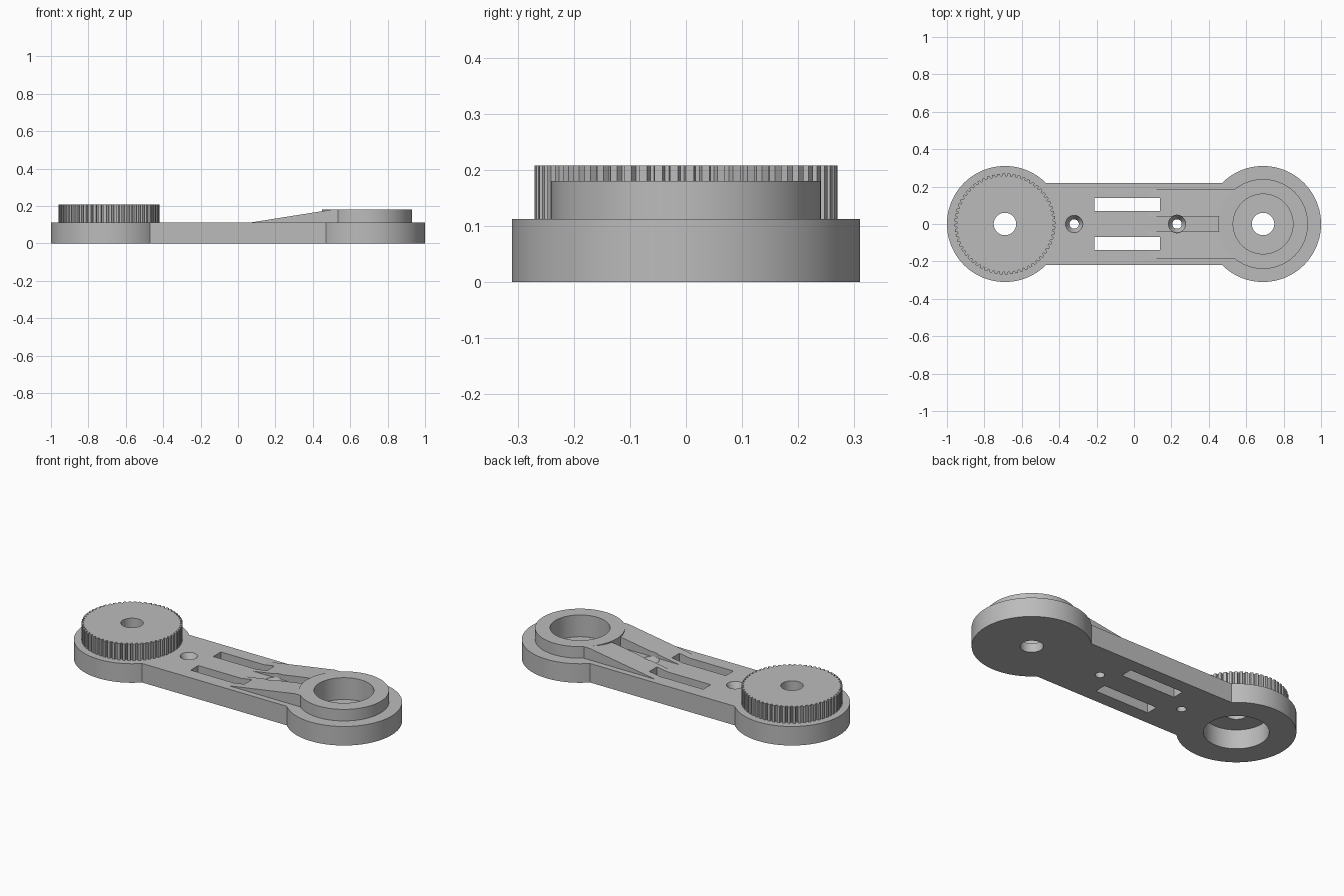
import bpy, bmesh, math
from mathutils import Vector

cube = bpy.data.objects.get("Cube")
if cube:
    bpy.data.objects.remove(cube, do_unlink=True)

grey = bpy.data.materials.new("plain_grey")
grey.use_nodes = True
COLOUR = (0.5, 0.5, 0.5, 1)
grey.diffuse_color = COLOUR
grey.node_tree.nodes["Principled BSDF"].inputs["Base Color"].default_value = COLOUR

HUB = 0.69          # distance of each hub from the centre
PLATE = 0.112       # plate thickness
RING_TOP = 0.18
GEAR_TOP = 0.208
SEGMENTS = 96


def prism(name, points, sweep):
    """Solid made by sweeping a closed flat outline along a vector."""
    bm = bmesh.new()
    face = bm.faces.new([bm.verts.new(p) for p in points])
    new = bmesh.ops.extrude_face_region(bm, geom=[face])["geom"]
    moved = [v for v in new if isinstance(v, bmesh.types.BMVert)]
    bmesh.ops.translate(bm, verts=moved, vec=sweep)
    bmesh.ops.recalc_face_normals(bm, faces=bm.faces)
    mesh = bpy.data.meshes.new(name)
    bm.to_mesh(mesh)
    bm.free()
    mesh.materials.append(grey)
    obj = bpy.data.objects.new(name, mesh)
    bpy.context.collection.objects.link(obj)
    return obj


def arc(x, r, start, end, z, n=SEGMENTS):
    angles = [start + (end - start) * i / n for i in range(n + 1)]
    return [(x + r * math.cos(a), r * math.sin(a), z) for a in angles]


def cylinder(name, x, r, z0, z1):
    return prism(name, arc(x, r, 0, math.tau, z0)[:-1], Vector((0, 0, z1 - z0)))


def cone(name, x, r0, r1, z0, z1):
    obj = cylinder(name, x, r0, z0, z1)
    for v in obj.data.vertices:
        if v.co.z > (z0 + z1) / 2:
            v.co.x = x + (v.co.x - x) * r1 / r0
            v.co.y *= r1 / r0
    return obj


def cut(obj, cutters):
    bpy.ops.object.select_all(action="DESELECT")
    obj.select_set(True)
    bpy.context.view_layer.objects.active = obj
    for cutter in cutters:
        mod = obj.modifiers.new("cut", "BOOLEAN")
        mod.operation = "DIFFERENCE"
        mod.solver = "EXACT"
        mod.object = cutter
        bpy.ops.object.modifier_apply(modifier=mod.name)
    bpy.ops.object.shade_smooth_by_angle(angle=math.radians(25))


# Plate: two round ends joined by a narrower bar
half = math.asin(0.22 / 0.31)
outline = arc(HUB, 0.31, half - math.pi, math.pi - half, 0)
outline += arc(-HUB, 0.31, half, math.tau - half, 0)
plate = prism("arm_plate", outline, Vector((0, 0, PLATE)))

# Toothed wheel on the right end
TEETH = 60
wheel_points = []
for i in range(TEETH):
    for offset, r in ((0, 0.27), (0.5, 0.27), (0.62, 0.257), (0.88, 0.257)):
        a = math.tau * (i + offset) / TEETH
        wheel_points.append((-HUB + r * math.cos(a), r * math.sin(a), PLATE))
wheel = prism("toothed_wheel", wheel_points, Vector((0, 0, GEAR_TOP - PLATE)))

# Raised collar on the left end
collar = cylinder("bearing_collar", HUB, 0.24, PLATE, RING_TOP)

# Sloping ribs that run up to the collar
ramps = []
for side, y in (("left", 0.04), ("right", -0.185)):
    profile = [(0.07, y, PLATE), (0.535, y, PLATE), (0.535, y, RING_TOP), (0.5, y, RING_TOP)]
    ramps.append(prism("sloped_rib_" + side, profile, Vector((0, 0.145, 0))))

# Cutters for slots, screw holes and bores
slots = []
for y in (0.07, -0.14):
    rect = [(-0.21, y, -0.1), (0.14, y, -0.1), (0.14, y + 0.07, -0.1), (-0.21, y + 0.07, -0.1)]
    slots.append(prism("slot_cutter", rect, Vector((0, 0, 0.5))))
screws, access = [], []
for x in (-0.32, 0.23):
    screws.append(cylinder("screw_cutter", x, 0.025, -0.1, 0.3))
    screws.append(cone("sink_cutter", x, 0.0245, 0.047, 0.07, PLATE + 0.001))
    access.append(cylinder("access_cutter", x, 0.047, 0.1, 0.3))
recess = cylinder("recess_cutter", HUB, 0.16, 0.052, 0.4)
underside = cylinder("underside_cutter", -HUB, 0.17, -0.1, 0.3)
shafts = [cylinder("shaft_cutter", x, 0.06, -0.1, 0.4) for x in (-HUB, HUB)]

cut(plate, slots + screws + [recess, underside, shafts[1]])
cut(wheel, [shafts[0]])
cut(collar, [recess])
for ramp in ramps:
    cut(ramp, slots + [access[1]])

for cutter in slots + screws + access + shafts + [recess, underside]:
    bpy.data.objects.remove(cutter, do_unlink=True)
